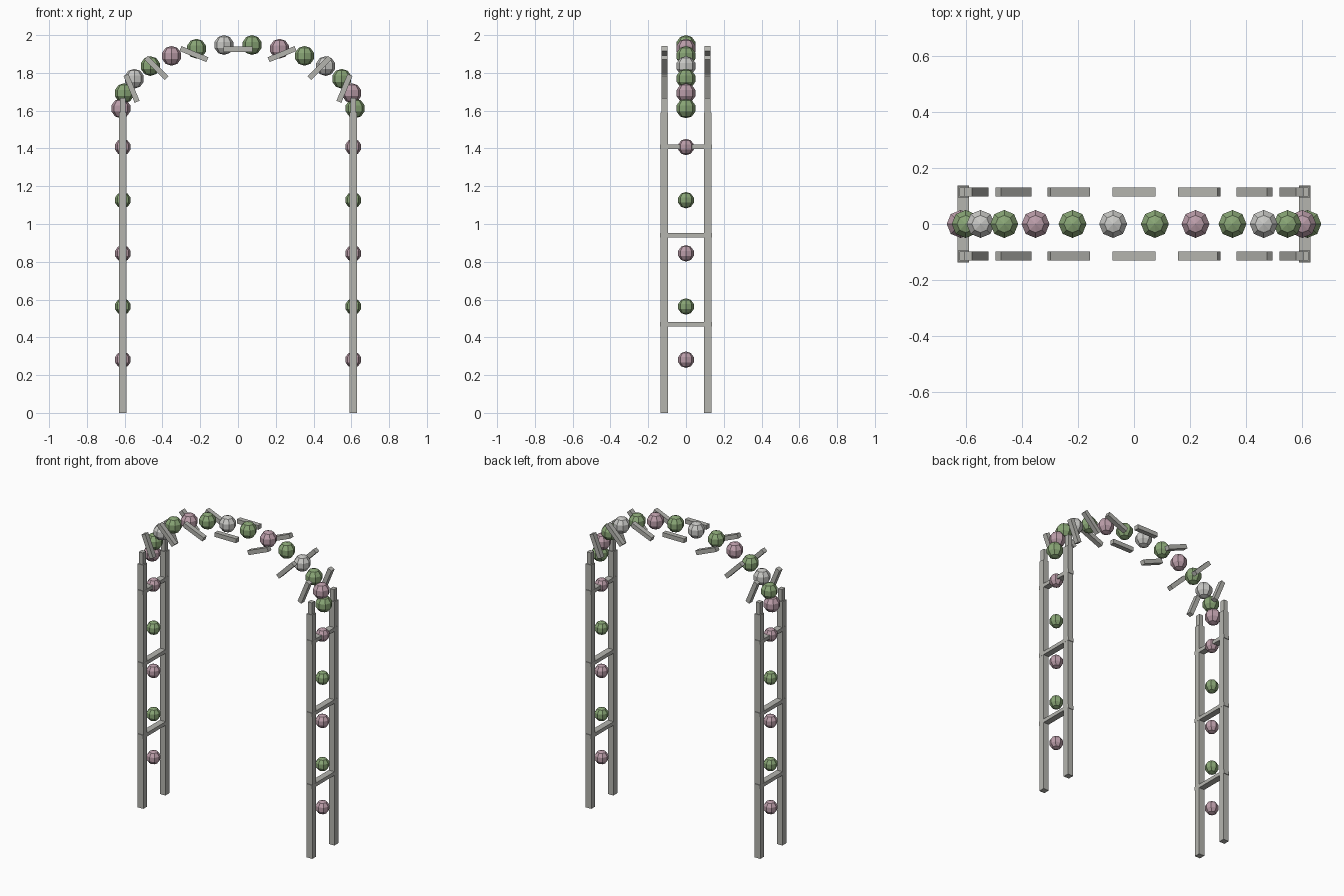
import bpy, bmesh, math
from mathutils import Matrix

if "Cube" in bpy.data.objects:
    bpy.data.objects.remove(bpy.data.objects["Cube"])


def material(name, rgb):
    m = bpy.data.materials.new(name)
    m.diffuse_color = (*rgb, 1)
    m.use_nodes = True
    m.node_tree.nodes["Principled BSDF"].inputs["Base Color"].default_value = m.diffuse_color
    return m


FRAME = material("stone grey", (0.46, 0.46, 0.43))
PINK = material("dusty pink", (0.50, 0.34, 0.40))
GREEN = material("leaf green", (0.25, 0.38, 0.18))
PALE = material("pale grey", (0.58, 0.58, 0.56))


def finish(name, bm, mat):
    me = bpy.data.meshes.new(name)
    bm.to_mesh(me)
    bm.free()
    me.materials.append(mat)
    bpy.context.collection.objects.link(bpy.data.objects.new(name, me))


def box(name, center, size, tilt=0):
    bm = bmesh.new()
    mat = (Matrix.Translation(center) @ Matrix.Rotation(tilt, 4, 'Y')
           @ Matrix.Diagonal((*size, 1)))
    bmesh.ops.create_cube(bm, size=1, matrix=mat)
    finish(name, bm, FRAME)


def flower(name, center, r, mat):
    bm = bmesh.new()
    bmesh.ops.create_uvsphere(bm, u_segments=8, v_segments=5, radius=r,
                              matrix=Matrix.Translation(center))
    finish(name, bm, mat)


X, Y, SPRING = 0.61, 0.114, 1.59

for sx in (-1, 1):
    # upright posts
    for sy in (-1, 1):
        box("post", (sx * X, sy * Y, SPRING / 2), (0.04, 0.04, SPRING))
    # ladder rungs
    for k in (1, 2, 3):
        box("rung", (sx * X, 0, 0.47 * k), (0.041, 0.276, 0.024))
    # flowers climbing the sides
    for k in range(1, 6):
        flower("side_flower", (sx * X, 0, 0.2815 * k), 0.0435,
               PINK if k % 2 else GREEN)

# separate arch bars, tilted upward toward the outside
for sy in (-1, 1):
    for i in range(9):
        t = math.pi * i / 8
        box("arch_bar", (X * math.cos(t), sy * Y, SPRING + 0.335 * math.sin(t)),
            (0.154, 0.032, 0.028), t - math.pi / 2)

# flowers over the top, left to right
for i in range(14):
    t = math.pi * (1 - i / 13)
    flower("arch_flower", (0.62 * math.cos(t), 0, 1.612 + 0.338 * math.sin(t)),
           0.0525, (PINK, GREEN, PALE, GREEN)[i % 4])
